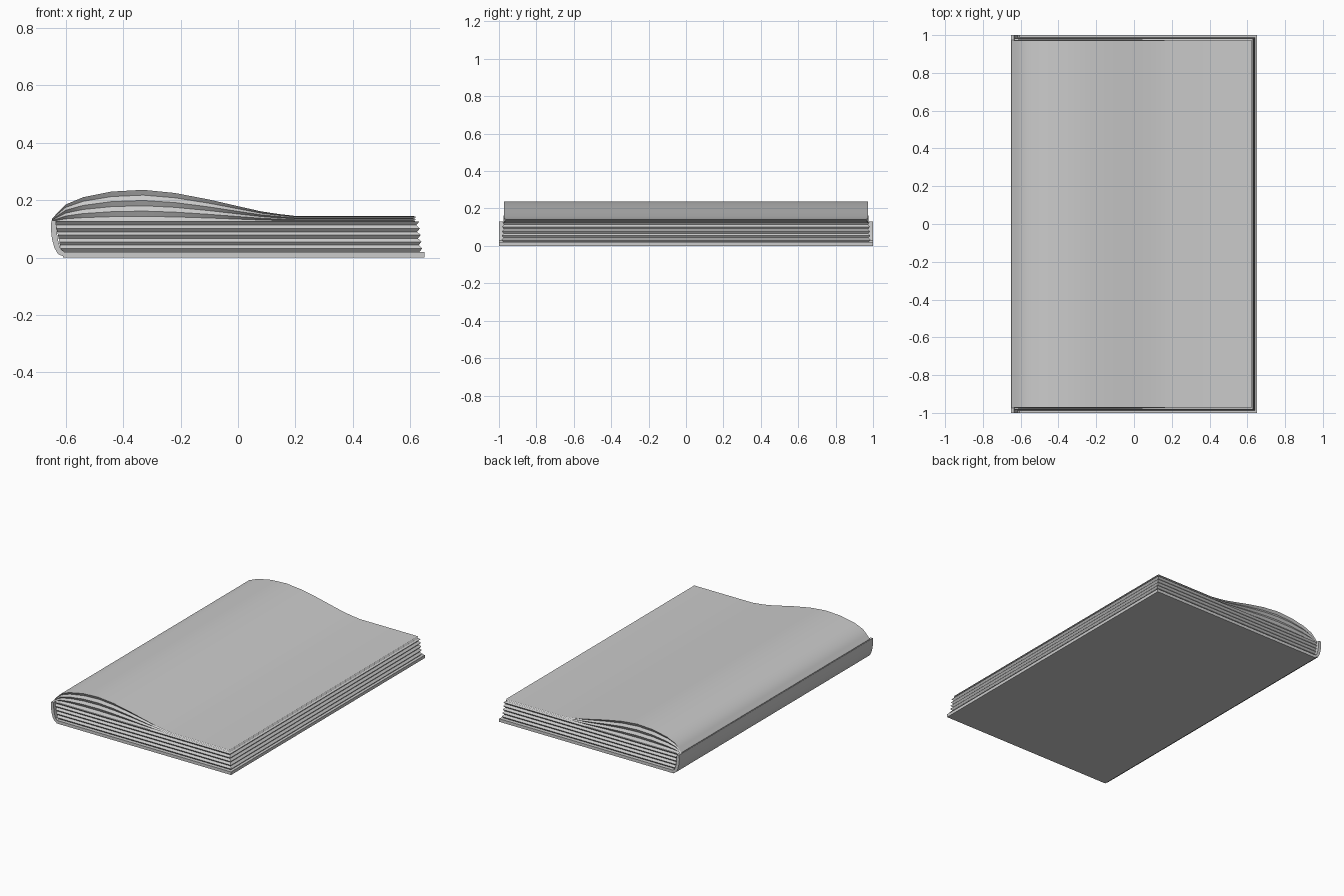
import bpy
import bmesh

cube = bpy.data.objects.get("Cube")
if cube:
    bpy.data.objects.remove(cube)

grey = bpy.data.materials.new("plain grey")
grey.use_nodes = True
colour = (0.6, 0.6, 0.6, 1)
grey.diffuse_color = colour
grey.node_tree.nodes["Principled BSDF"].inputs["Base Color"].default_value = colour


def finish(name, bm, smooth=True):
    bmesh.ops.recalc_face_normals(bm, faces=bm.faces)
    mesh = bpy.data.meshes.new(name)
    bm.to_mesh(mesh)
    bm.free()
    mesh.materials.append(grey)
    obj = bpy.data.objects.new(name, mesh)
    bpy.context.collection.objects.link(obj)
    if smooth:
        bpy.ops.object.select_all(action='DESELECT')
        obj.select_set(True)
        bpy.context.view_layer.objects.active = obj
        bpy.ops.object.shade_smooth_by_angle(angle=0.4)
    return obj


def extrude_profile(name, points, half, smooth=True):
    """Extrude an xz outline along y."""
    bm = bmesh.new()
    face = bm.faces.new([bm.verts.new((x, -half, z)) for x, z in points])
    made = bmesh.ops.extrude_face_region(bm, geom=[face])["geom"]
    verts = [v for v in made if isinstance(v, bmesh.types.BMVert)]
    bmesh.ops.translate(bm, verts=verts, vec=(0, 2 * half, 0))
    return finish(name, bm, smooth)


def layered_stack(name, levels):
    """Join sheets (xz curve, half depth) into one solid with ridged edges."""
    bm = bmesh.new()
    rings = []
    for curve, half in levels:
        front = [bm.verts.new((x, -half, z)) for x, z in curve]
        back = [bm.verts.new((x, half, z)) for x, z in curve]
        rings.append(front + back[::-1])
    for low, high in zip(rings, rings[1:]):
        for i in range(len(low)):
            j = (i + 1) % len(low)
            bm.faces.new((low[i], low[j], high[j], high[i]))
    count = len(rings[0])
    for ring in (rings[0], rings[-1]):
        for i in range(count // 2 - 1):
            bm.faces.new((ring[i], ring[i + 1], ring[count - 2 - i], ring[count - 1 - i]))
    return finish(name, bm)


# Back cover board
extrude_profile("back_cover", [(-0.61, 0), (0.65, 0), (0.65, 0.02), (-0.61, 0.02)], 1.0, False)

# Curved spine shell
outer = [(-0.65, 0.13), (-0.652, 0.1), (-0.648, 0.065), (-0.64, 0.035), (-0.627, 0.012), (-0.605, 0.003)]
inner = [(-0.605, 0.02), (-0.618, 0.03), (-0.627, 0.06), (-0.632, 0.095), (-0.634, 0.13)]
extrude_profile("spine", outer + inner, 1.0)

# Flat page block with ridged edges
levels = []
steps = 9
for i in range(steps + 1):
    t = i / steps
    out = 0.011 * (i % 2)
    z = 0.02 + 0.105 * t
    levels.append(([(-0.615 - 0.022 * t, z), (0.632 - 0.012 * t + out, z)], 0.976 - 0.004 * t + out))
layered_stack("page_block", levels)

# Lifted pages fanning out from the spine
crest = [(-0.648, 0.135), (-0.625, 0.16), (-0.6, 0.185), (-0.54, 0.21), (-0.44, 0.23),
         (-0.33, 0.236), (-0.22, 0.225), (-0.1, 0.202), (0, 0.179), (0.08, 0.161),
         (0.14, 0.152), (0.2, 0.145), (0.62, 0.145)]
levels = []
for i in range(7):
    t = i / 6
    out = 0.01 * (i % 2 == 0)
    base = 0.125
    curve = [(x, base + (z - base) * t) for x, z in crest]
    curve[-1] = (0.611 + out, curve[-1][1])
    levels.append((curve, 0.966 - 0.004 * t + out))
layered_stack("lifted_pages", levels)
